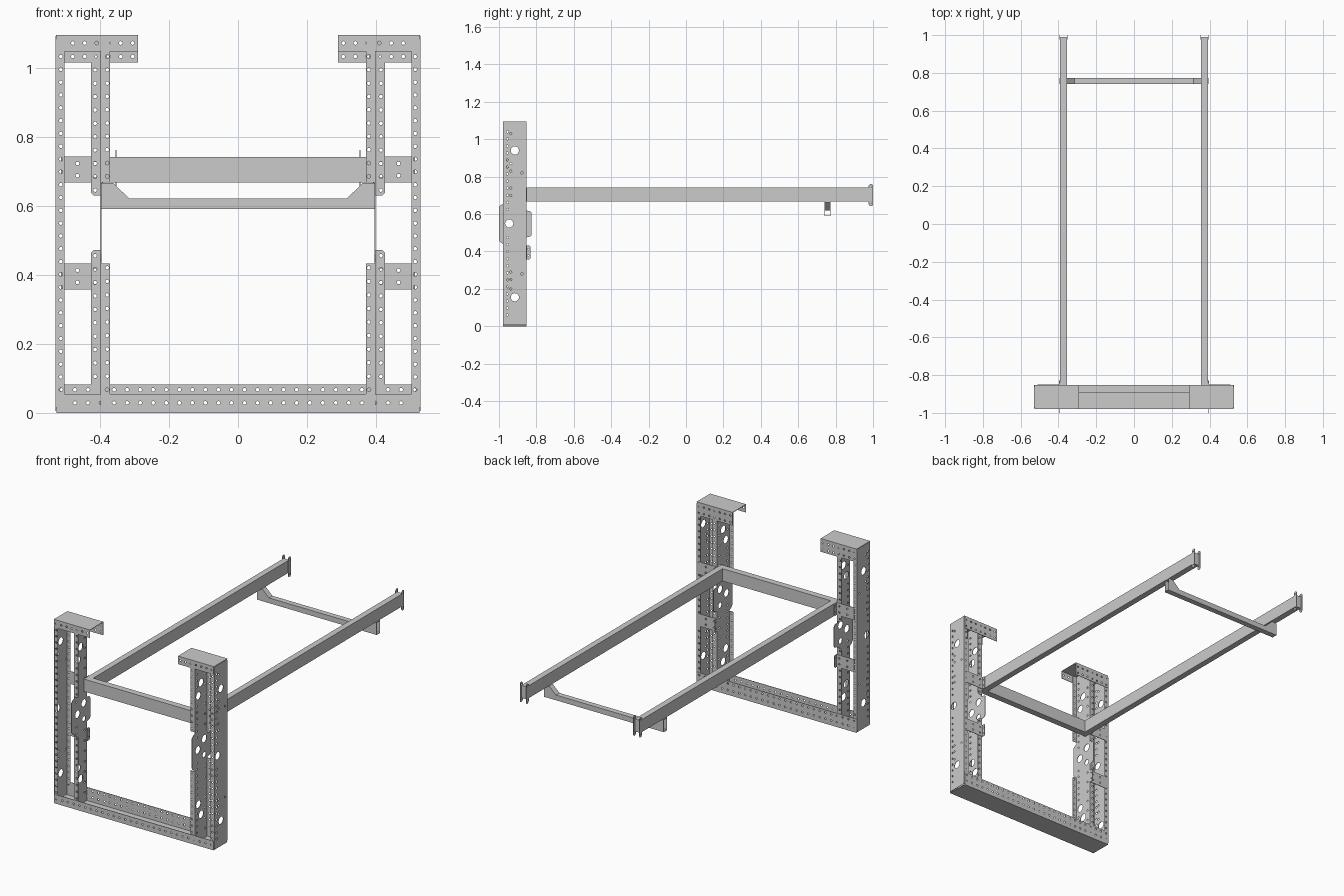
import bpy, bmesh, math
from mathutils import Matrix

if "Cube" in bpy.data.objects:
    bpy.data.objects.remove(bpy.data.objects["Cube"])

T = 0.003          # sheet thickness
FRONT, BACK = -0.978, -0.8535
PLANES = {         # local (u, v, normal) axes for each sheet direction
    'XZ': ((1, 0, 0), (0, 0, 1), (0, -1, 0)),
    'YZ': ((0, 1, 0), (0, 0, 1), (1, 0, 0)),
    'XY': ((1, 0, 0), (0, 1, 0), (0, 0, 1)),
}


def sheet(name, plane, at, outline, holes=(), depth=T):
    """Flat sheet with round holes: a filled 2D curve turned into a mesh."""
    cu = bpy.data.curves.new(name, 'CURVE')
    cu.dimensions, cu.fill_mode, cu.extrude = '2D', 'BOTH', depth / 2
    loops = [outline]
    for u, v, r in holes:
        n = 16 if r > 0.01 else 8
        loops.append([(u + r * math.cos(2 * math.pi * k / n),
                       v + r * math.sin(2 * math.pi * k / n)) for k in range(n)])
    for pts in loops:
        sp = cu.splines.new('POLY')
        sp.points.add(len(pts) - 1)
        for p, (u, v) in zip(sp.points, pts):
            p.co = (u, v, 0, 1)
        sp.use_cyclic_u = True
    tmp = bpy.data.objects.new(name + "_curve", cu)
    bpy.context.collection.objects.link(tmp)
    dg = bpy.context.evaluated_depsgraph_get()
    me = bpy.data.meshes.new_from_object(tmp.evaluated_get(dg))
    bpy.data.objects.remove(tmp)
    bpy.data.curves.remove(cu)
    u, v, n = PLANES[plane]
    m = Matrix((u, v, n)).transposed().to_4x4()
    m.translation = [abs(c) * at for c in n]
    me.transform(m)
    bm = bmesh.new()
    bm.from_mesh(me)
    bmesh.ops.remove_doubles(bm, verts=bm.verts, dist=1e-5)
    bmesh.ops.recalc_face_normals(bm, faces=bm.faces)
    for f in bm.faces:
        f.smooth = False
    bm.to_mesh(me)
    bm.free()
    me.name = name
    ob = bpy.data.objects.new(name, me)
    bpy.context.collection.objects.link(ob)
    return ob


def box(name, x0, x1, y0, y1, z0, z1):
    return sheet(name, 'XY', (z0 + z1) / 2, rect(x0, x1, y0, y1), depth=z1 - z0)


def rect(u0, u1, v0, v1):
    return [(u0, v0), (u1, v0), (u1, v1), (u0, v1)]


def row(a, b, step=0.0375):
    """Evenly spaced positions from a to b."""
    n = max(1, round(abs(b - a) / step))
    return [a + (b - a) * k / n for k in range(n + 1)]


R = 0.0055         # small hole radius

# Bottom channel: floor, low front lip, taller back lip
sheet("bottom_channel_floor", 'XY', T / 2, rect(-.525, .525, FRONT, BACK))
sheet("bottom_channel_front", 'XZ', FRONT, rect(-.525, .525, 0, .054),
      [(x, .029, R) for x in row(-.51, .51)])
sheet("bottom_channel_back", 'XZ', BACK, rect(-.525, .525, 0, .082),
      [(x, z, R) for x in row(-.51, .51) for z in (.029, .067)])

BIG = [(-.915, .94, .022), (-.945, .55, .022), (-.915, .155, .022)]

for s, side in ((-1, "left"), (1, "right")):
    # Top cap channel
    sheet(f"{side}_cap_top", 'XY', 1.0925, rect(s * .527, s * .29, FRONT, BACK))
    sheet(f"{side}_cap_front", 'XZ', FRONT, rect(s * .525, s * .29, 1.046, 1.094),
          [(s * x, 1.071, R) for x in row(.513, .305)])
    sheet(f"{side}_cap_back", 'XZ', BACK, rect(s * .525, s * .29, 1.015, 1.094),
          [(s * x, z, R) for x in row(.513, .305) for z in (1.071, 1.032)])

    # Outer post: web with two inward flanges
    small = [(-.955, z, .006) for z in row(.06, 1.04) if abs(z - .55) > .04]
    small += [(-.937, z, .006) for z in (.2, .25, .29, .7, .74, .83, .87, 1.03)]
    small += [(-.877, z, .006) for z in (.28, .82)]
    sheet(f"{side}_outer_post_web", 'YZ', s * .527,
          [(FRONT, .015), (-.97, .006), (-.862, .006), (BACK, .015),
           (BACK, 1.083), (-.862, 1.091), (-.97, 1.091), (FRONT, 1.083)], BIG + small)
    for y, face in ((FRONT + .0035, "front"), (BACK - .0035, "back")):
        sheet(f"{side}_outer_post_{face}", 'XZ', y, rect(s * .527, s * .503, .006, 1.09),
              [(s * .513, z, R) for z in row(.067, 1.032)])

    # Inner post web with widened middle
    yf, yb = FRONT + .0035, BACK - .0035
    web = [(yf, .004), (yb, .004), (yb, .475), (-.832, .48), (-.825, .49), (-.825, .605),
           (-.832, .615), (yb, .62), (yb, 1.09), (yf, 1.09), (yf, .655),
           (-.99, .648), (-1, .638), (-1, .46), (-.99, .447), (yf, .438)]
    more = [(-.885, .595, .022), (-.94, .87, .022), (-.885, .5, .016), (-.94, .225, .022)]
    dots = [(-.955, z, .006) for z in row(.06, 1.04) if abs(z - .55) > .04
            and abs(z - .87) > .04 and abs(z - .225) > .04]
    dots += [(-.877, z, .006) for z in row(.06, .43, .06) + row(.68, 1.04, .06)]
    dots = [d for d in dots if all(math.dist(d[:2], b[:2]) > .032 for b in BIG + more)]
    sheet(f"{side}_inner_post_web", 'YZ', s * .3965, web, BIG + more + dots)

    # Inner post flanges: front ones turn inward, back ones outward
    for z0, z1, part in ((.006, .433, "lower"), (.667, 1.09, "upper")):
        sheet(f"{side}_inner_post_front_{part}", 'XZ', yf,
              rect(s * .3965, s * .37, z0, z1),
              [(s * .379, z, R) for z in row(.067, .42) + row(.685, 1.032) if z0 < z < z1])
    for z0, z1, c0, c1, part in ((.006, .472, 0, .008, "lower"), (.629, 1.09, .008, 0, "upper")):
        sheet(f"{side}_inner_post_back_{part}", 'XZ', yb,
              [(s * .3965, z0), (s * (.425 - c0), z0), (s * .425, z0 + c0),
               (s * .425, z1 - c1), (s * (.425 - c1), z1), (s * .3965, z1)],
              [(s * .414, z, R) for z in row(.067, .455) + row(.645, 1.032) if z0 < z < z1])

    # Brackets tying the two posts together, with a rearward tab
    for z0, z1, part in ((.358, .433, "lower"), (.667, .742, "upper")):
        zs = (z0 + .02, z1 - .02)
        sheet(f"{side}_{part}_bracket", 'XZ', BACK + .001, rect(s * .512, s * .3965, z0, z1),
              [(s * x, z, R) for x in (.465, .414) for z in zs])
        sheet(f"{side}_{part}_bracket_tab", 'YZ', s * .3945,
              [(BACK, z0), (-.838, z0), (-.832, z0 + .006), (-.832, z1 - .006),
               (-.838, z1), (BACK, z1)], [(-.843, z, .004) for z in zs])

    # Long side rail and its end plates
    box(f"{side}_side_rail", s * .392, s * .356, -.853, .99, .667, .741)
    for x in (.3535, .393):
        sheet(f"{side}_rail_end_plate", 'YZ', s * x,
              [(.976, .652), (.984, .642), (.994, .642), (1, .65), (1, .753),
               (.994, .761), (.984, .761), (.976, .751)],
              [(.988, .66, .004), (.988, .745, .004)])

# Front cross beam between the rails
box("front_cross_beam", -.391, .391, -.891, -.853, .667, .741)

# Dropped rear cross bar: hollow, open at both ends
top = [(-.395, .666), (-.362, .666), (-.315, .621), (.315, .621), (.362, .666), (.395, .666)]
for y, face in ((.742, "front"), (.772, "back")):
    sheet(f"rear_bar_{face}", 'XZ', y, [(.395, .59), (-.395, .59)] + top)
sheet("rear_bar_top", 'XZ', .757, top + [(x, z - T) for x, z in reversed(top)], depth=.03)
sheet("rear_bar_floor", 'XY', .5915, rect(-.395, .395, .742, .772))
